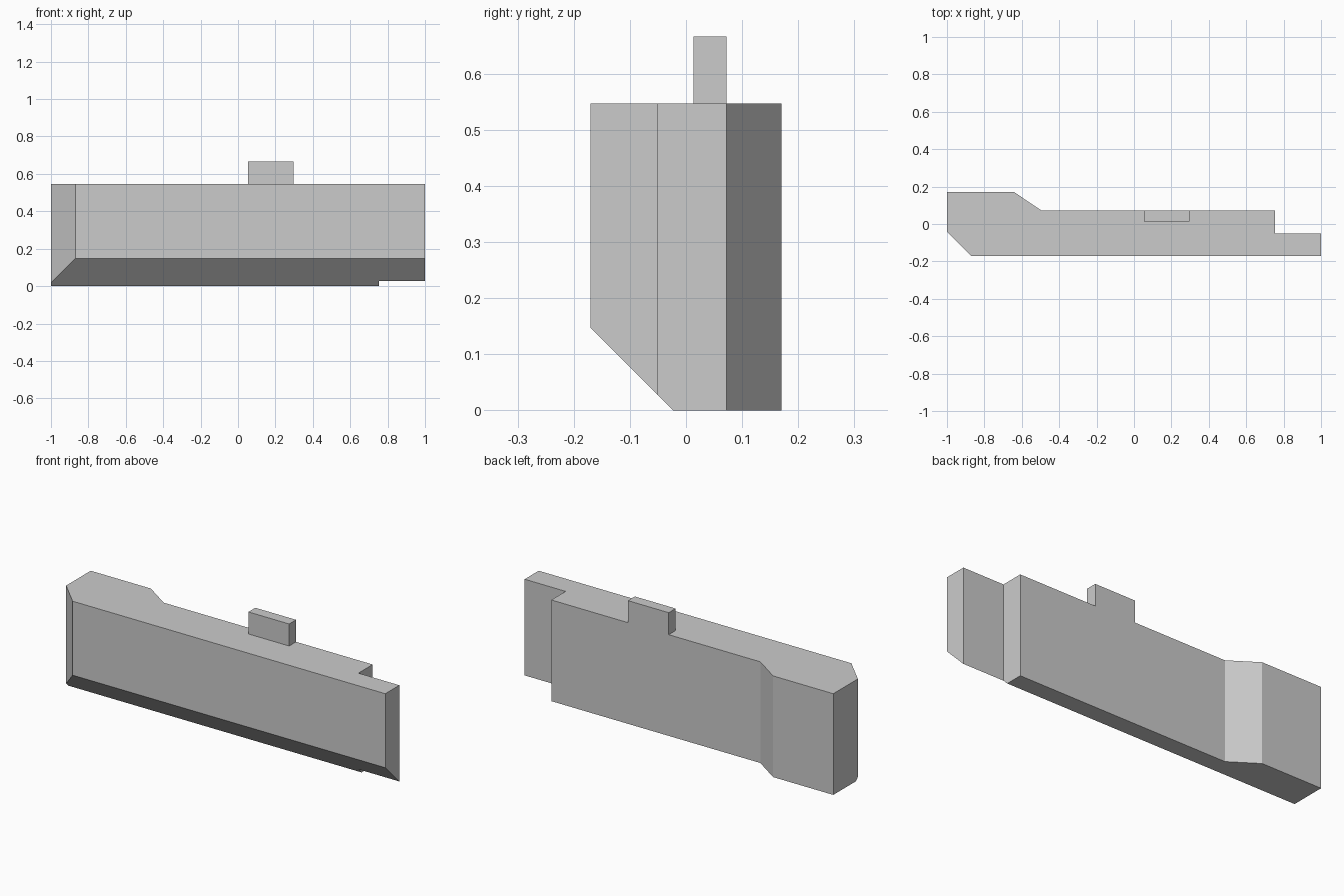
import bpy, bmesh, math
from mathutils import Vector

cube = bpy.data.objects.get("Cube")
if cube:
    bpy.data.objects.remove(cube, do_unlink=True)

grey = bpy.data.materials.new("plain grey")
grey.use_nodes = True
colour = (0.6, 0.6, 0.6, 1)
grey.diffuse_color = colour
grey.node_tree.nodes["Principled BSDF"].inputs["Base Color"].default_value = colour


def add_object(name, bm):
    bmesh.ops.recalc_face_normals(bm, faces=bm.faces)
    mesh = bpy.data.meshes.new(name)
    bm.to_mesh(mesh)
    bm.free()
    mesh.materials.append(grey)
    obj = bpy.data.objects.new(name, mesh)
    bpy.context.collection.objects.link(obj)
    return obj


def extrude_plan(outline, z0, z1):
    bm = bmesh.new()
    face = bm.faces.new([bm.verts.new((x, y, z0)) for x, y in outline])
    top = bmesh.ops.extrude_face_region(bm, geom=[face])["geom"]
    verts = [v for v in top if isinstance(v, bmesh.types.BMVert)]
    bmesh.ops.translate(bm, verts=verts, vec=(0, 0, z1 - z0))
    return bm


def cut_hole(target, name, x, z, radius, y0, y1, sides=32):
    """Subtract a prism running along y from y0 to y1."""
    bm = bmesh.new()
    bmesh.ops.create_cone(bm, cap_ends=True, segments=sides, radius1=radius,
                          radius2=radius, depth=y1 - y0)
    for v in bm.verts:
        a, b, c = v.co
        v.co = Vector((x + a, (y0 + y1) / 2 + c, z + b))
    cutter = add_object(name, bm)
    cutter.hide_render = True
    cutter.hide_viewport = True
    mod = target.modifiers.new(name, 'BOOLEAN')
    mod.operation = 'DIFFERENCE'
    mod.solver = 'EXACT'
    mod.object = cutter


# Main body: stepped plan with a sloped lower front edge
FRONT, BACK, HEIGHT = -0.17, 0.072, 0.547
outline = [(-1, -0.04), (-0.87, FRONT), (1, FRONT), (1, -0.05), (0.755, -0.05),
           (0.755, BACK), (-0.495, BACK), (-0.64, 0.17), (-1, 0.17)]
bm = extrude_plan(outline, 0, HEIGHT)
bmesh.ops.bisect_plane(bm, geom=bm.verts[:] + bm.edges[:] + bm.faces[:],
                       plane_co=(0, FRONT, 0.147), plane_no=(0, -1, -1),
                       clear_outer=True)
bmesh.ops.holes_fill(bm, edges=[e for e in bm.edges if e.is_boundary])
body = add_object("body", bm)

# Mounting lug standing on the top
lug = add_object("top_lug", extrude_plan(
    [(0.053, 0.013), (0.297, 0.013), (0.297, BACK), (0.053, BACK)], HEIGHT, 0.666))

# Counterbored screw holes in the end tab
for i, z in enumerate((0.185, 0.367)):
    cut_hole(body, f"screw_hole_{i}", 0.875, z, 0.021, -0.3, 0.05)
    cut_hole(body, f"screw_head_recess_{i}", 0.875, z, 0.037, -0.3, -0.11)

# Lug holes with hexagonal nut pockets at the back
for i, x in enumerate((0.112, 0.24)):
    cut_hole(lug, f"lug_hole_{i}", x, 0.61, 0.021, -0.05, 0.15)
    cut_hole(lug, f"nut_pocket_{i}", x, 0.61, 0.04, 0.046, 0.15, 6)

# Smooth hole walls, sharp edges elsewhere
for obj in (body, lug):
    bpy.ops.object.select_all(action='DESELECT')
    obj.select_set(True)
    bpy.context.view_layer.objects.active = obj
    for mod in list(obj.modifiers):
        bpy.ops.object.modifier_apply(modifier=mod.name)
    bpy.ops.object.shade_smooth_by_angle(angle=math.radians(25))
for obj in [o for o in bpy.data.objects if o.hide_render and o.type == 'MESH']:
    bpy.data.objects.remove(obj, do_unlink=True)
